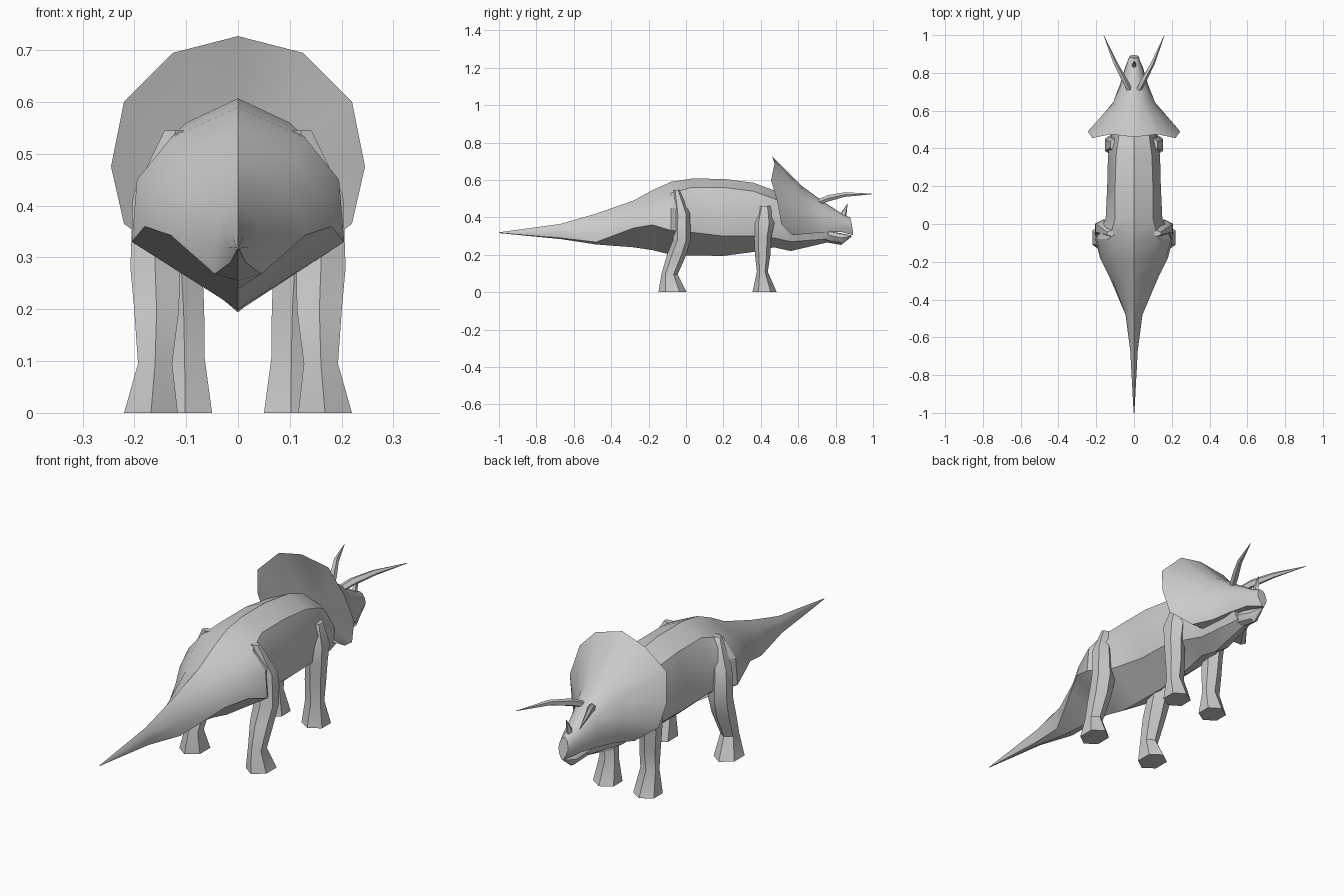
import bpy
import bmesh
from math import cos, sin, pi, radians

default = bpy.data.objects.get("Cube")
if default:
    bpy.data.objects.remove(default, do_unlink=True)

# One plain grey hide colour
hide = bpy.data.materials.new("grey_hide")
hide.use_nodes = True
hide.diffuse_color = (0.6, 0.6, 0.6, 1)
hide.node_tree.nodes["Principled BSDF"].inputs["Base Color"].default_value = (0.6, 0.6, 0.6, 1)


def loft(name, rings, angle=32):
    """Skin a closed surface over a list of equally sized rings."""
    bm = bmesh.new()
    loops = [[bm.verts.new(p) for p in ring] for ring in rings]
    count = len(loops[0])
    for a, b in zip(loops, loops[1:]):
        for i in range(count):
            j = (i + 1) % count
            bm.faces.new((a[i], a[j], b[j], b[i]))
    bm.faces.new(loops[0])
    bm.faces.new(loops[-1])
    bmesh.ops.remove_doubles(bm, verts=bm.verts, dist=0.0005)
    bmesh.ops.recalc_face_normals(bm, faces=bm.faces)
    mesh = bpy.data.meshes.new(name)
    bm.to_mesh(mesh)
    bm.free()
    mesh.materials.append(hide)
    obj = bpy.data.objects.new(name, mesh)
    bpy.context.collection.objects.link(obj)
    bpy.ops.object.select_all(action="DESELECT")
    obj.select_set(True)
    bpy.context.view_layer.objects.active = obj
    bpy.ops.object.shade_smooth_by_angle(angle=radians(angle))
    return obj


def mirrored(half):
    """Complete a half section that starts on the centre line."""
    other = [(-x, y, z) for x, y, z in reversed(half) if x > 0]
    return half + other


def section(y, top, bottom, upper, side, low):
    outline = [(0, top), upper, side, low, (0, bottom)]
    return mirrored([(x, y, z) for x, z in outline])


def flat_ring(x, y, z, rx, ry, sides=6):
    """Horizontal ring, for parts that rise along z."""
    turns = [2 * pi * (i + 0.5) / sides for i in range(sides)]
    return [(x + rx * cos(t), y + ry * sin(t) / cos(pi / sides / 2), z) for t in turns]


def upright_ring(x, y, z, radius, sides=5):
    """Vertical ring, for parts that run along y."""
    turns = [2 * pi * i / sides for i in range(sides)]
    return [(x + radius * cos(t), y, z + radius * sin(t)) for t in turns]


# Tail, hips, trunk and neck: y, top, bottom, upper, side and low points
loft("body", [
    section(-1, .32, .316, (.001, .319), (.002, .318), (.001, .317)),
    section(-.67, .365, .284, (.012, .345), (.02, .32), (.015, .29)),
    section(-.48, .42, .255, (.03, .38), (.045, .32), (.045, .268)),
    section(-.28, .49, .24, (.07, .455), (.12, .385), (.13, .343)),
    section(-.18, .545, .225, (.11, .49), (.17, .41), (.18, .36)),
    section(-.08, .59, .2, (.13, .53), (.195, .45), (.205, .33)),
    section(.03, .607, .196, (.1, .56), (.15, .46), (.14, .32)),
    section(.2, .606, .194, (.1, .56), (.142, .42), (.125, .3)),
    section(.36, .585, .215, (.095, .54), (.138, .42), (.12, .3)),
    section(.47, .545, .24, (.08, .5), (.12, .4), (.09, .29)),
    section(.56, .46, .22, (.06, .45), (.1, .38), (.075, .27)),
    section(.76, .36, .267, (.03, .355), (.06, .325), (.035, .285)),
])

# Lower beak
loft("lower_beak", [
    section(.74, .33, .268, (.03, .33), (.045, .31), (.03, .28)),
    section(.83, .315, .253, (.02, .312), (.028, .29), (.018, .265)),
    section(.885, .304, .296, (.004, .303), (.006, .3), (.004, .298)),
])

# Frill and skull: recessed back, rim, cheeks, snout and upper beak
neck_ring = [(0, .54, .55), (.06, .53, .53), (.1, .52, .48),
             (.11, .54, .42), (.1, .56, .36), (.08, .58, .31)]
rim = [(0, .46, .727), (.125, .475, .695), (.22, .455, .6),
       (.245, .49, .475), (.22, .51, .365), (.14, .57, .305)]
cheek = [(0, .62, .567), (.055, .625, .55), (.09, .63, .5),
         (.115, .635, .43), (.11, .645, .36), (.09, .65, .312)]
brow = [(0, .73, .487), (.03, .73, .478), (.055, .735, .45),
        (.068, .74, .41), (.074, .74, .36), (.065, .74, .32)]
snout = [(0, .83, .422), (.02, .83, .416), (.036, .83, .4),
         (.043, .83, .38), (.047, .83, .35), (.04, .83, .322)]
beak = [(0, .877, .4), (.014, .88, .392), (.022, .885, .37),
        (.024, .888, .35), (.018, .892, .33), (.005, .894, .305)]
loft("frill_and_head", [mirrored(r) for r in (neck_ring, rim, cheek, brow, snout, beak)])

# Nose horn
loft("nose_horn", [
    flat_ring(0, .835, .4, .014, .022, 5),
    flat_ring(0, .848, .435, .009, .012, 5),
    flat_ring(0, .864, .475, .001, .001, 5),
])

# Paired parts
for label, side in (("left", 1), ("right", -1)):
    # Hind leg from foot to thigh: x, y, z, half width, half depth
    hind = [(.168, -.072, 0, .06, .073), (.16, -.088, .095, .038, .042),
            (.157, -.05, .2, .05, .05), (.16, -.022, .28, .055, .045),
            (.163, -.022, .42, .046, .042), (.12, -.05, .545, .025, .015)]
    loft("hind_leg_" + label, [flat_ring(side * x, *rest) for x, *rest in hind])

    # Front leg from foot to shoulder
    front = [(.102, .42, 0, .06, .063), (.103, .408, .11, .044, .028),
             (.105, .41, .2, .046, .04), (.11, .41, .29, .047, .044),
             (.112, .416, .37, .048, .055), (.108, .42, .46, .02, .03)]
    loft("front_leg_" + label, [flat_ring(side * x, *rest) for x, *rest in front])

    # Brow horn sweeping forward and out
    horn = [(.02, .7, .478, .016), (.05, .76, .502, .018),
            (.098, .85, .522, .013), (.16, .998, .525, .001)]
    loft("brow_horn_" + label, [upright_ring(side * x, *rest) for x, *rest in horn])
